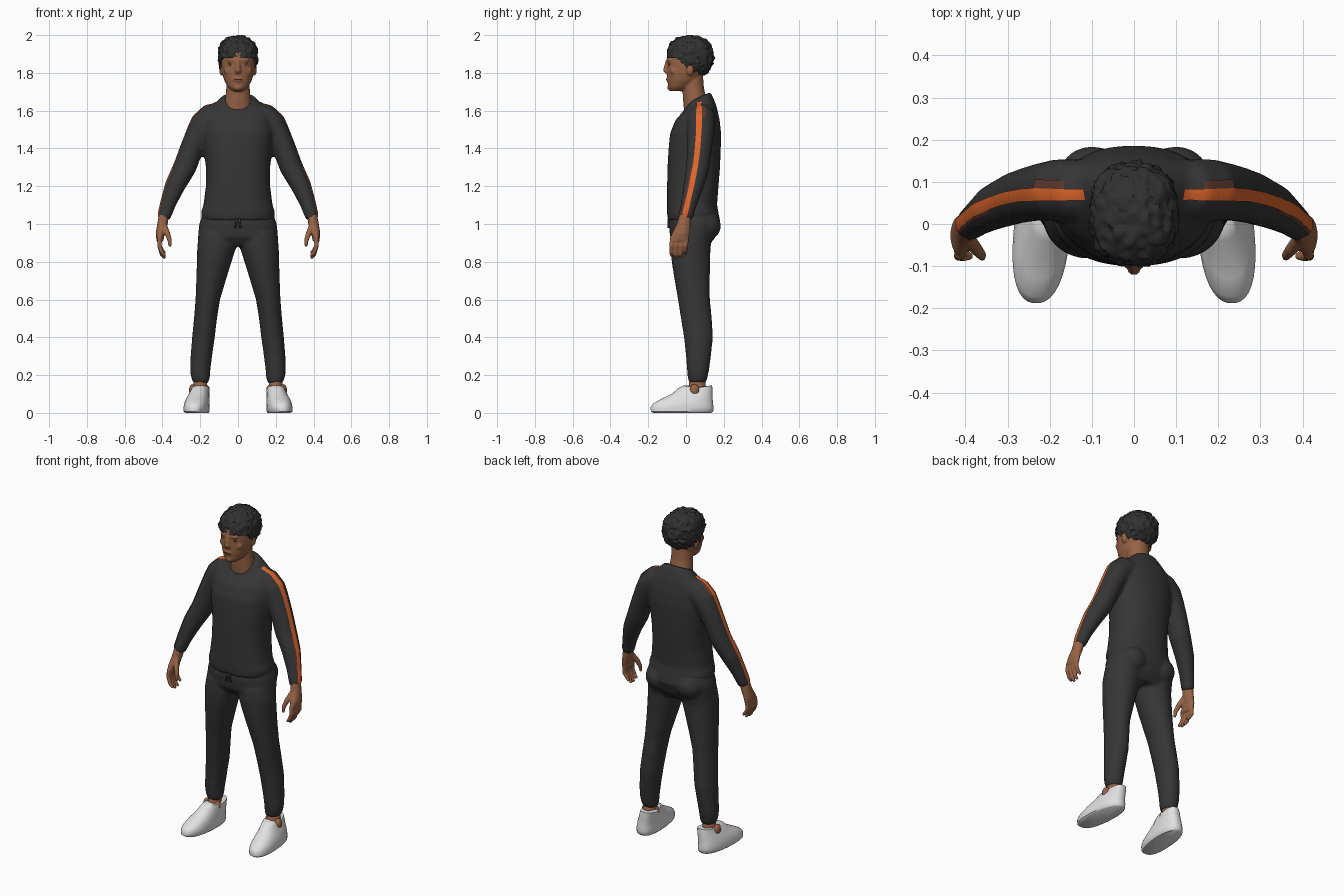
import bpy
import bmesh
import math
import random
from mathutils import Vector, noise

random.seed(4)
if "Cube" in bpy.data.objects:
    bpy.data.objects.remove(bpy.data.objects["Cube"])


def material(name, rgb):
    m = bpy.data.materials.new(name)
    m.use_nodes = True
    m.diffuse_color = (*rgb, 1)
    bsdf = m.node_tree.nodes["Principled BSDF"]
    bsdf.inputs["Base Color"].default_value = (*rgb, 1)
    bsdf.inputs["Roughness"].default_value = 0.9
    return m


CLOTH = material("charcoal cloth", (0.036, 0.036, 0.036))
HAIR = material("black hair", (0.03, 0.03, 0.031))
SKIN = material("brown skin", (0.31, 0.125, 0.06))
SHADE = material("dark skin", (0.16, 0.06, 0.032))
ORANGE = material("orange stripe", (0.72, 0.13, 0.025))
RUST = material("faded rust", (0.11, 0.04, 0.028))
WHITE = material("white shoe", (0.75, 0.75, 0.75))


def finish(bm, name, mat, voxel=0, smooth=0):
    """Turn a bmesh into a smooth object, fusing its shells if voxel is set."""
    me = bpy.data.meshes.new(name)
    bm.to_mesh(me)
    bm.free()
    me.materials.append(mat)
    me.shade_smooth()
    ob = bpy.data.objects.new(name, me)
    bpy.context.collection.objects.link(ob)
    if voxel:
        r = ob.modifiers.new("fuse", 'REMESH')
        r.mode = 'VOXEL'
        r.voxel_size = voxel
        r.use_smooth_shade = True
        s = ob.modifiers.new("soften", 'SMOOTH')
        s.factor = 0.5
        s.iterations = smooth
    return ob


def loft(bm, rings, side=1, flat=True, power=2.0, seg=32):
    """Closed skin over rings of (x, y, z, half width, half depth, tilt)."""
    mids = [Vector((r[0] * side, r[1], r[2])) for r in rings]
    rows = []
    for i, r in enumerate(rings):
        t = mids[min(i + 1, len(mids) - 1)] - mids[max(i - 1, 0)]
        if flat:
            t = Vector((0, 0, math.copysign(1, t.z)))
        t.normalize()
        u = Vector((0, 1, 0)).cross(t).normalized()
        v = t.cross(u)
        row = []
        for k in range(seg):
            a = math.tau * k / seg
            c, s = math.cos(a), math.sin(a)
            f = (abs(c) ** power + abs(s) ** power) ** (-1 / power)
            p = mids[i] + u * (r[3] * c * f) + v * (r[4] * s * f)
            if len(r) > 5:
                p.z += (p.y - mids[i].y) * r[5]
            row.append(bm.verts.new(p))
        rows.append(row)
    for a, b in zip(rows, rows[1:]):
        for k in range(seg):
            n = (k + 1) % seg
            bm.faces.new((a[k], a[n], b[n], b[k]))
    bm.faces.new(rows[0][::-1])
    bm.faces.new(rows[-1])


def blob(bm, centre, radii):
    """Ellipsoid."""
    made = bmesh.ops.create_uvsphere(bm, u_segments=20, v_segments=12, radius=1)
    for v in made["verts"]:
        v.co = Vector(c + r * k for c, r, k in zip(centre, radii, v.co))


# Shirt: torso and sleeves fused together
bm = bmesh.new()
torso = [(1.02, .04, .192, .138), (1.06, .036, .196, .136), (1.1, .032, .183, .132),
         (1.2, .036, .17, .136), (1.3, .041, .17, .139), (1.4, .046, .181, .138),
         (1.48, .051, .188, .135), (1.55, .061, .182, .117)]
rings = [(0, y, z, w, d) for z, y, w, d in torso]
rings += [(0, .07, 1.6, .165, .094, .15), (0, .073, 1.64, .12, .074, .3),
          (0, .07, 1.672, .083, .06, .45)]
loft(bm, rings, power=2.25, seg=48)
sleeve = [(.07, .08, 1.575, .07, .07), (.145, .08, 1.56, .073, .074),
          (.18, .08, 1.525, .073, .074), (.207, .078, 1.48, .065, .07),
          (.243, .072, 1.4, .06, .066), (.28, .062, 1.3, .06, .062),
          (.333, .04, 1.2, .052, .054), (.368, .016, 1.11, .041, .043),
          (.393, -.004, 1.03, .034, .038)]
for s in (1, -1):
    loft(bm, sleeve, s, flat=False)
shirt = finish(bm, "shirt", CLOTH, 0.01, 6)

# Trousers: hips and legs fused together
bm = bmesh.new()
loft(bm, [(0, .035, .885, .18, .085), (0, .036, .93, .212, .12),
          (0, .046, 1.0, .205, .137), (0, .044, 1.06, .185, .128)], power=2.3, seg=48)
leg = [(.107, .035, .95, .1, .112), (.112, .024, .88, .104, .106),
       (.126, .026, .8, .092, .102), (.143, .033, .7, .078, .093),
       (.16, .042, .6, .065, .085), (.172, .055, .5, .061, .082),
       (.183, .066, .4, .06, .077), (.194, .066, .3, .057, .066),
       (.2, .064, .23, .054, .059), (.199, .062, .19, .05, .053),
       (.196, .06, .16, .042, .046)]
for s in (1, -1):
    loft(bm, leg, s)
    # Hip pocket fold
    blob(bm, (.1 * s, .1, .99), (.085, .085, .08))
finish(bm, "trousers", CLOTH, 0.01, 5)

# Drawstring fold at the waist
for s in (1, -1):
    bm = bmesh.new()
    loft(bm, [(.006, -.092, 1.03, .006, .005), (.014, -.09, .98, .005, .008)], s, seg=10)
    finish(bm, ("left" if s > 0 else "right") + "_drawstring", CLOTH)

# Head with neck, nose, lips and ears
bm = bmesh.new()
loft(bm, [(0, .05, 1.6, .075, .06), (0, .046, 1.66, .068, .062),
          (0, .038, 1.72, .062, .057), (0, .035, 1.79, .06, .055)])
skull = [(1.703, -.05, .03, .032), (1.725, -.036, .054, .058), (1.76, -.015, .073, .083),
         (1.8, -.003, .084, .097), (1.84, .006, .089, .106), (1.88, .011, .09, .112),
         (1.92, .015, .086, .108), (1.96, .02, .062, .08)]
loft(bm, [(0, y, z, w, d) for z, y, w, d in skull], power=2.15)
loft(bm, [(0, -.1, 1.797, .013, .01), (0, -.106, 1.81, .019, .016),
          (0, -.105, 1.82, .014, .016), (0, -.097, 1.865, .009, .012)], seg=14)
blob(bm, (0, -.094, 1.765), (.026, .012, .013))
blob(bm, (0, -.082, 1.722), (.024, .018, .016))
blob(bm, (0, -.086, 1.868), (.06, .018, .012))
for s in (1, -1):
    blob(bm, (.088 * s, .022, 1.818), (.012, .02, .032))
    blob(bm, (.05 * s, -.065, 1.81), (.024, .02, .024))
finish(bm, "head", SKIN, 0.006, 3)

# Eyes and mouth
bm = bmesh.new()
for s in (1, -1):
    blob(bm, (.036 * s, -.088, 1.846), (.017, .006, .007))
finish(bm, "eyes", SHADE)
bm = bmesh.new()
blob(bm, (0, -.102, 1.765), (.022, .005, .003))
finish(bm, "mouth", SHADE)

# Curly hair, tucked under the skin below the hairline
bm = bmesh.new()
bmesh.ops.create_icosphere(bm, subdivisions=5, radius=1)
for v in bm.verts:
    d = v.co.normalized()
    d *= sum(abs(c) ** 2.4 for c in d) ** (-1 / 2.4)
    p = Vector((d.x * .104, d.y * .122, d.z * .109))
    blend = min(max((p.y + .07) / .07, 0), 1)
    hairline = -.012 - .075 * blend - (.025 if p.y > .04 else 0)
    if p.z < hairline:
        p *= .74
    else:
        p *= 1 + .09 * noise.noise(p * 42) + .05 * noise.noise(p * 95) + random.uniform(-.01, .01)
    v.co = p + Vector((0, .022, 1.887))
finish(bm, "hair", HAIR).data.set_sharp_from_angle(angle=math.radians(50))

# Limb ends and sleeve stripes, once per side
def stripe(name, mat, path, width, side, lift):
    """Thin band laid on the shirt along a path."""
    bm = bmesh.new()
    rows = []
    for a, b in zip(path, path[1:]):
        for i in range(8):
            p = Vector(a).lerp(Vector(b), i / 7)
            rows.append([bm.verts.new((p.x * side, p.y + width * (j / 4 - .5), p.z))
                         for j in range(5)])
    for a, b in zip(rows, rows[1:]):
        for j in range(4):
            quad = (a[j], b[j], b[j + 1], a[j + 1])
            bm.faces.new(quad if side > 0 else quad[::-1])
    bmesh.ops.remove_doubles(bm, verts=bm.verts, dist=1e-5)
    w = finish(bm, name, mat).modifiers.new("lay on shirt", 'SHRINKWRAP')
    w.target = shirt
    w.wrap_mode = 'ABOVE_SURFACE'
    w.offset = lift


for s, label in ((1, "left_"), (-1, "right_")):
    seam = [(.12, .068, 1.65), (.18, .068, 1.63), (.235, .07, 1.565), (.27, .068, 1.5),
            (.312, .06, 1.39), (.348, .048, 1.3), (.392, .028, 1.2), (.43, -.012, 1.03)]
    stripe(label + "sleeve_stripe", ORANGE, seam, .03, s, .004)
    stripe(label + "forearm_trim", RUST,
           [(x, y - .02, z) for x, y, z in seam[5:]], .016, s, .003)
    stripe(label + "shoulder_patch", RUST, [(.17, .09, 1.64), (.235, .09, 1.565)], .03, s, .003)

    # Hand: palm, four curled fingers and thumb
    bm = bmesh.new()
    loft(bm, [(.39, -.002, 1.06, .027, .03), (.4, -.012, 1.0, .028, .037),
              (.412, -.027, .95, .024, .048), (.413, -.034, .91, .018, .048)], s, seg=20)
    for i in range(4):
        y = -.072 + .025 * i
        drop = (.0, .012, .008, -.012)[i]
        loft(bm, [(.414, y, .935, .013, .013), (.416, y - .004, .885, .012, .012),
                  (.403, y - .006, .85 - drop, .011, .011),
                  (.386, y - .004, .83 - drop, .008, .008)], s, flat=False, seg=12)
    loft(bm, [(.395, -.03, 1.0, .016, .016), (.374, -.06, .95, .015, .015),
              (.362, -.074, .915, .012, .012), (.36, -.08, .88, .008, .008)], s, flat=False, seg=12)
    finish(bm, label + "hand", SKIN, 0.005, 2)

    # Ankle with its bones showing above the shoe
    bm = bmesh.new()
    loft(bm, [(.203, .06, .06, .036, .045), (.197, .06, .2, .036, .042)], s, seg=20)
    for dx in (-.034, .034):
        blob(bm, (s * (.206 + dx), .045, .12), (.02, .026, .032))
    finish(bm, label + "ankle", SKIN)

    # Slip-on shoe with a dipped collar
    bm = bmesh.new()
    shoe = [(.218, -.02, 0, .058, .155), (.219, -.021, .008, .066, .165),
            (.219, -.021, .03, .067, .167), (.218, -.015, .05, .065, .158),
            (.215, .006, .075, .06, .135), (.21, .032, .1, .053, .108),
            (.206, .05, .12, .048, .09), (.203, .062, .138, .044, .076)]
    loft(bm, shoe, s, power=2.4, seg=40)
    for v in bm.verts:
        v.co.x -= s * .08 * (v.co.y + .02)
        if v.co.z > .11:
            v.co.z += .014 * (abs(v.co.y - .06) / .08) - .006
    finish(bm, label + "shoe", WHITE).data.set_sharp_from_angle(angle=math.radians(45))
